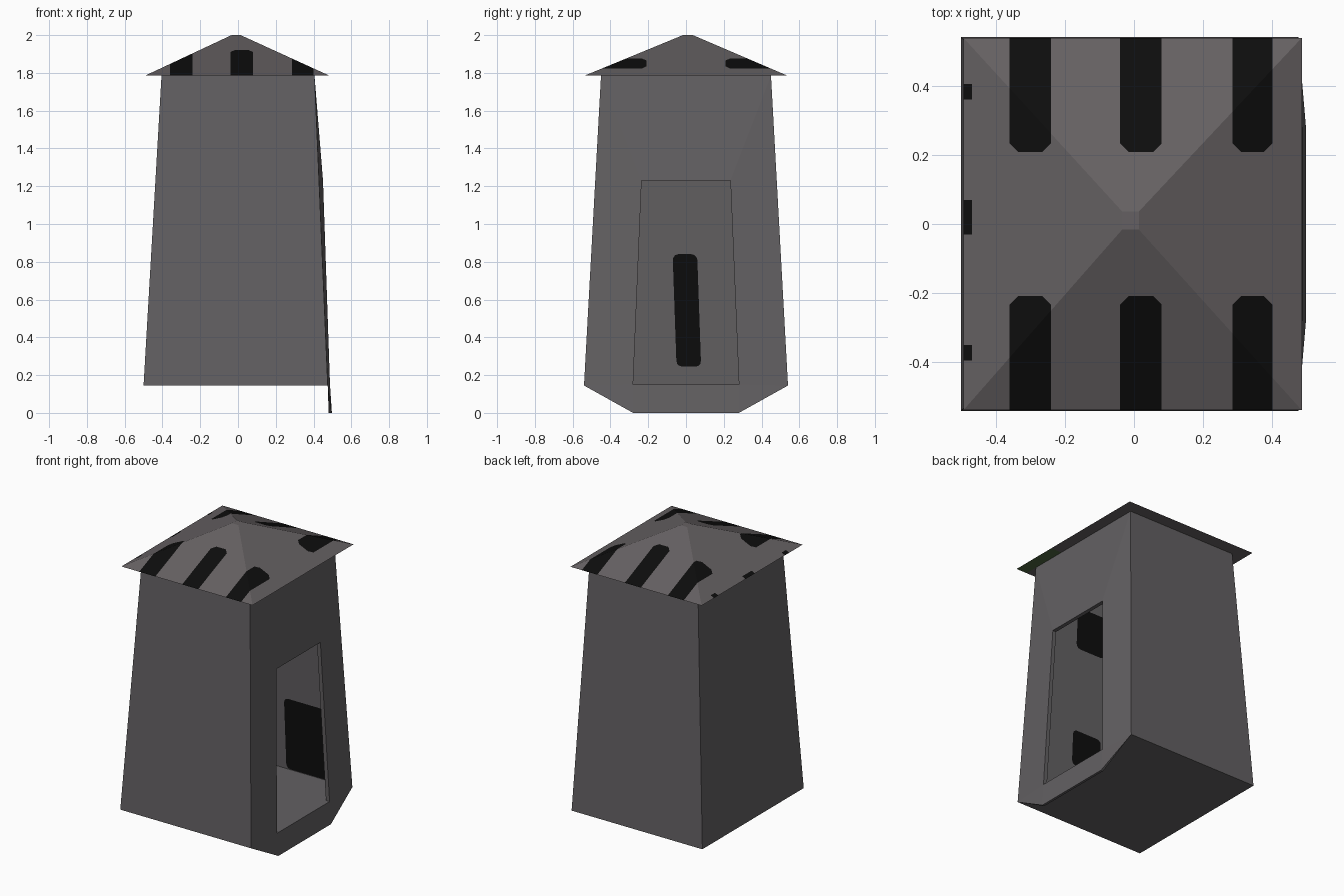
import bpy, bmesh, math
from mathutils import Vector

if "Cube" in bpy.data.objects:
    bpy.data.objects.remove(bpy.data.objects["Cube"])


def mat(name, r, g, b):
    m = bpy.data.materials.new(name)
    m.diffuse_color = (r, g, b, 1)
    m.use_nodes = True
    m.node_tree.nodes["Principled BSDF"].inputs["Base Color"].default_value = m.diffuse_color
    return m


GREY = mat("wall grey", 0.125, 0.118, 0.124)
ROOF = mat("roof grey", 0.130, 0.118, 0.122)
BLACK = mat("soot black", 0.004, 0.004, 0.004)
GREEN = mat("dark moss green", 0.077, 0.13, 0.053)


def finish(bm, name, mats):
    me = bpy.data.meshes.new(name)
    bm.to_mesh(me)
    bm.free()
    for m in mats:
        me.materials.append(m)
    ob = bpy.data.objects.new(name, me)
    bpy.context.collection.objects.link(ob)
    return ob


# Tapered hollow body with a doorway on the +x side
bm = bmesh.new()
half = {  # each point is mirrored in y
    "top_l": (-0.405, 0.45, 1.785), "top_r": (0.405, 0.45, 1.785),
    "bot_l": (-0.5, 0.54, 0.145), "bot_r": (0.475, 0.54, 0.145),
    "door": (0.45, 0.235, 1.23), "sill": (0.487, 0.28, 0.15),
    "apron": (0.497, 0.28, 0.0), "apron_in": (0.48, 0.28, 0.0),
    "itop_l": (-0.39, 0.432, 1.77), "itop_r": (0.39, 0.432, 1.77),
    "ibot_l": (-0.48, 0.52, 0.15), "ibot_r": (0.46, 0.52, 0.15),
    "idoor": (0.424, 0.235, 1.23), "isill": (0.46, 0.28, 0.15),
}
pts = {s: {k: bm.verts.new((x, s * y, z)) for k, (x, y, z) in half.items()} for s in (-1, 1)}


def side(*names):  # one face on each side
    for s in (-1, 1):
        bm.faces.new([pts[s][n] for n in names])


def across(a, b):  # face joining both sides
    bm.faces.new([pts[-1][a], pts[1][a], pts[1][b], pts[-1][b]])


side("top_l", "top_r", "bot_r", "bot_l")
side("top_r", "door", "sill", "bot_r")
side("bot_r", "sill", "apron")
side("bot_r", "apron", "apron_in")
side("itop_l", "itop_r", "ibot_r", "ibot_l")
side("itop_r", "idoor", "isill", "ibot_r")
side("door", "idoor", "isill", "sill")
for a, b in (("top_l", "bot_l"), ("top_l", "top_r"), ("bot_l", "bot_r"),
             ("bot_r", "apron_in"), ("apron_in", "apron"), ("apron", "sill"),
             ("sill", "isill"), ("door", "idoor"), ("top_r", "door"),
             ("itop_l", "ibot_l"), ("itop_l", "itop_r"), ("itop_r", "idoor")):
    across(a, b)
bm.faces.new([pts[-1]["ibot_l"], pts[1]["ibot_l"], pts[1]["ibot_r"], pts[1]["isill"],
              pts[-1]["isill"], pts[-1]["ibot_r"]])
bmesh.ops.recalc_face_normals(bm, faces=bm.faces)
finish(bm, "hut_body", [GREY])

# Low pyramid roof with a tiny flat cap
bm = bmesh.new()
signs = ((-1, -1), (1, -1), (1, 1), (-1, 1))
eave = [bm.verts.new((-0.004 + 0.489 * x, 0.538 * y, 1.785)) for x, y in signs]
cap = [bm.verts.new((-0.01 + 0.024 * x, 0.01 + 0.026 * y, 2.0)) for x, y in signs]
bm.faces.new(cap)
bm.faces.new(eave[::-1])
for i in range(4):
    j = (i + 1) % 4
    bm.faces.new([eave[i], eave[j], cap[j], cap[i]])


def cut(co, no):
    bmesh.ops.bisect_plane(bm, geom=bm.verts[:] + bm.edges[:] + bm.faces[:],
                           plane_co=co, plane_no=no, dist=1e-6)


# Roof stripes and eave spots are cut into the faces
STRIPES = ((-0.36, -0.24), (-0.04, 0.08), (0.285, 0.40))
SPOTS = ((-0.395, -0.35), (-0.03, 0.07), (0.36, 0.405))
END, CH = 0.208, 0.025
for s in (-1, 1):
    cut((0, s * END, 0), (0, 1, 0))
    for a, b in STRIPES:
        cut((a + CH, s * END, 0), (1, s, 0))
        cut((b - CH, s * END, 0), (-1, s, 0))
for x in [v for st in STRIPES for v in st] + [-0.468, 0.405]:
    cut((x, 0, 0), (1, 0, 0))
for y in [v for sp in SPOTS for v in sp]:
    cut((0, y, 0), (0, 1, 0))


def striped(x, y):
    d = abs(y) - END
    return d > 0 and any(a < x < b and d + min(x - a, b - x) > CH for a, b in STRIPES)


bmesh.ops.recalc_face_normals(bm, faces=bm.faces)
for f in bm.faces:
    c = f.calc_center_median()
    if f.normal.z < 0:
        f.material_index = 2 if c.x > 0.405 and c.y < -END else 0
    elif striped(c.x, c.y) or (c.x < -0.468 and any(a < c.y < b for a, b in SPOTS)):
        f.material_index = 1
finish(bm, "roof", [ROOF, BLACK, GREEN])


# Thin soot marks on the inner walls, following their slope
def soot(name, wall, u0, u1, z0, z1, lean=0.0, r=0.03):
    bm = bmesh.new()
    vs = []
    for cu, cz, a0 in ((u1 - r, z1 - r, 0), (u0 + r, z1 - r, 90),
                       (u0 + r, z0 + r, 180), (u1 - r, z0 + r, 270)):
        for k in range(4):
            a = math.radians(a0 + 30 * k)
            u, z = cu + r * math.cos(a), cz + r * math.sin(a)
            u += lean * (z - z0)
            t = (z - 0.15) / 1.62
            if wall == "left":
                p = Vector((-0.48 + 0.09 * t + 0.004, u, z))
            else:
                s = 1 if wall == "back" else -1
                p = Vector((u, s * (0.52 - 0.088 * t - 0.004), z))
            vs.append(bm.verts.new(p))
    f = bm.faces.new(vs)
    f.normal_update()
    inward = {"left": Vector((1, 0, 0)), "back": Vector((0, -1, 0)), "front": Vector((0, 1, 0))}[wall]
    if f.normal.dot(inward) < 0:
        f.normal_flip()
    finish(bm, name, [BLACK])


soot("soot_left_wall", "left", -0.05, 0.08, 0.245, 0.84, lean=-0.035)
soot("soot_back_wall", "back", 0.0, 0.34, 0.155, 0.64)
soot("soot_front_wall_low", "front", -0.14, 0.08, 0.54, 0.78)
soot("soot_front_wall_high", "front", -0.14, 0.08, 1.34, 1.62)
